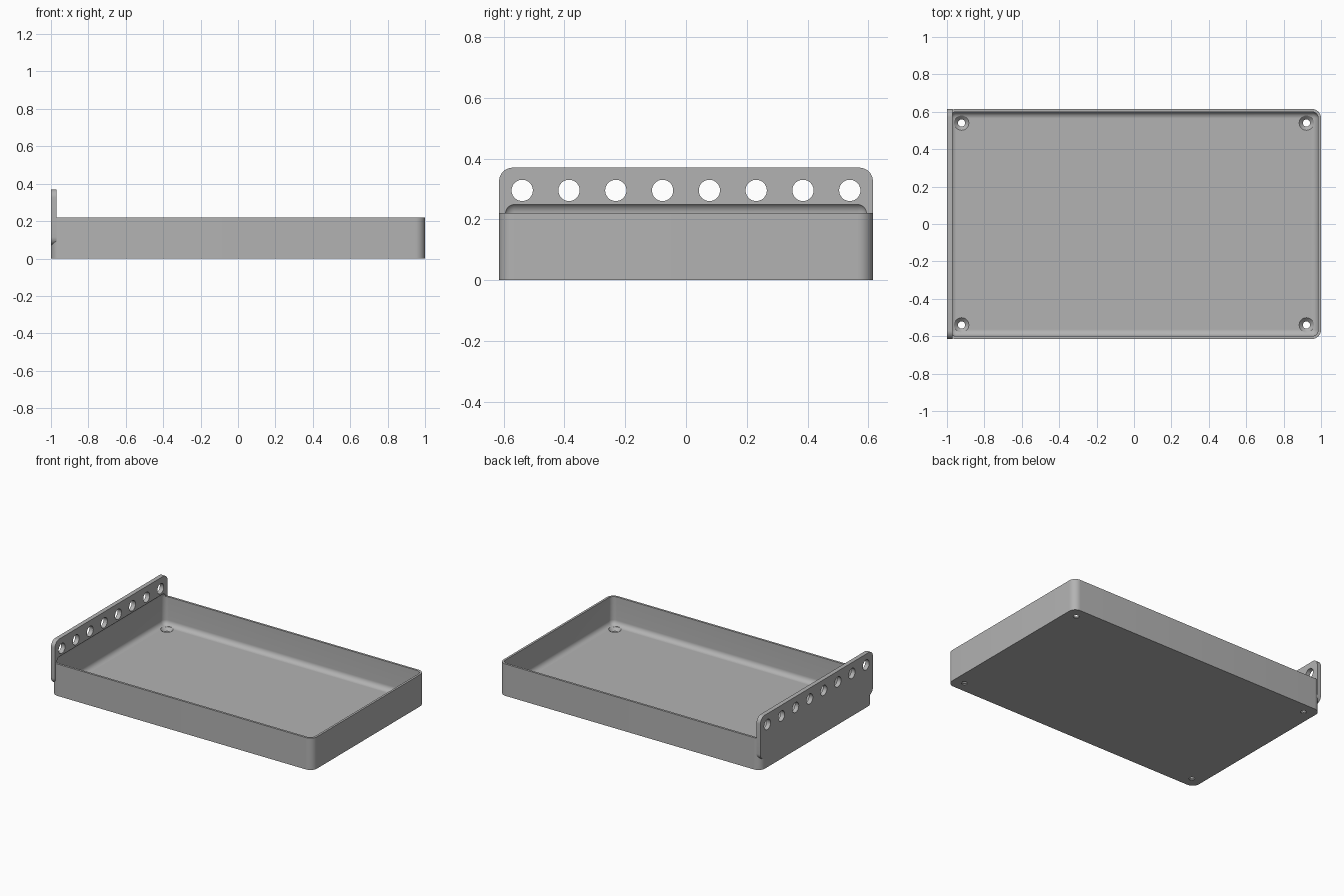
import bpy, bmesh, math
from mathutils import Matrix, Vector

cube = bpy.data.objects.get("Cube")
if cube:
    bpy.data.objects.remove(cube, do_unlink=True)

grey = bpy.data.materials.new("plain grey")
grey.use_nodes = True
grey.diffuse_color = (0.45, 0.45, 0.45, 1)
grey.node_tree.nodes["Principled BSDF"].inputs["Base Color"].default_value = (0.45, 0.45, 0.45, 1)


def finish(name, bm):
    bmesh.ops.recalc_face_normals(bm, faces=bm.faces)
    mesh = bpy.data.meshes.new(name)
    bm.to_mesh(mesh)
    bm.free()
    mesh.materials.append(grey)
    obj = bpy.data.objects.new(name, mesh)
    bpy.context.collection.objects.link(obj)
    return obj


def rounded_box(name, low, high, radius, axis=None):
    """Box whose edges along one axis (or all edges) are rounded."""
    low, high = Vector(low), Vector(high)
    bm = bmesh.new()
    bmesh.ops.create_cube(bm, size=1, matrix=Matrix.Translation((low + high) / 2)
                          @ Matrix.Diagonal((*(high - low), 1)))
    edges = [e for e in bm.edges if axis is None
             or abs((e.verts[0].co - e.verts[1].co)[axis]) > 1e-4]
    bmesh.ops.bevel(bm, geom=edges, offset=radius, segments=10, profile=0.5,
                    affect='EDGES', clamp_overlap=True)
    return finish(name, bm)


def add_lathe(bm, profile, x, y, sides=40):
    """Closed solid of revolution about a vertical line, from (radius, z) pairs."""
    rings = [[bm.verts.new((x + r * math.cos(math.tau * i / sides),
                            y + r * math.sin(math.tau * i / sides), z))
              for i in range(sides)] for r, z in profile]
    for a, b in zip(rings, rings[1:]):
        for i in range(sides):
            j = (i + 1) % sides
            bm.faces.new((a[i], a[j], b[j], b[i]))
    bm.faces.new(rings[0])
    bm.faces.new(rings[-1])


def combine(target, tool, operation):
    mod = target.modifiers.new(operation.lower(), 'BOOLEAN')
    mod.operation = operation
    mod.solver = 'EXACT'
    mod.object = tool
    bpy.context.view_layer.objects.active = target
    bpy.ops.object.modifier_apply(modifier=mod.name)
    bpy.data.objects.remove(tool, do_unlink=True)


# Tray body with rounded upright corners, and the taller end plate
tray = rounded_box("tray", (-1, -0.615, 0), (1, 0.615, 0.22), 0.05, axis=2)
plate = rounded_box("end_plate", (-1, -0.615, 0.07), (-0.97, 0.615, 0.37), 0.045, axis=0)
combine(tray, plate, 'UNION')

# Hollow with filleted edges, reaching a little into the end plate
hollow = rounded_box("hollow", (-0.985, -0.6, 0.025), (0.985, 0.6, 0.255), 0.035)
combine(tray, hollow, 'DIFFERENCE')

# Countersunk screw holes in the floor corners
bm = bmesh.new()
for x in (-0.922, 0.922):
    for y in (-0.54, 0.54):
        add_lathe(bm, [(0.019, -0.02), (0.019, 0.005), (0.04, 0.026), (0.04, 0.1)], x, y)
combine(tray, finish("screw_holes", bm), 'DIFFERENCE')

# Row of eight round holes through the end plate
bm = bmesh.new()
for i in range(8):
    bmesh.ops.create_cone(bm, cap_ends=True, segments=40, radius1=0.035, radius2=0.035, depth=0.2,
                          matrix=Matrix.Translation((-0.985, (i - 3.5) * 0.154, 0.295))
                          @ Matrix.Rotation(math.pi / 2, 4, 'Y'))
combine(tray, finish("plate_holes", bm), 'DIFFERENCE')

# Smooth fillets, crisp edges
bpy.ops.object.select_all(action='DESELECT')
tray.select_set(True)
bpy.context.view_layer.objects.active = tray
bpy.ops.object.shade_smooth_by_angle(angle=math.radians(30))
